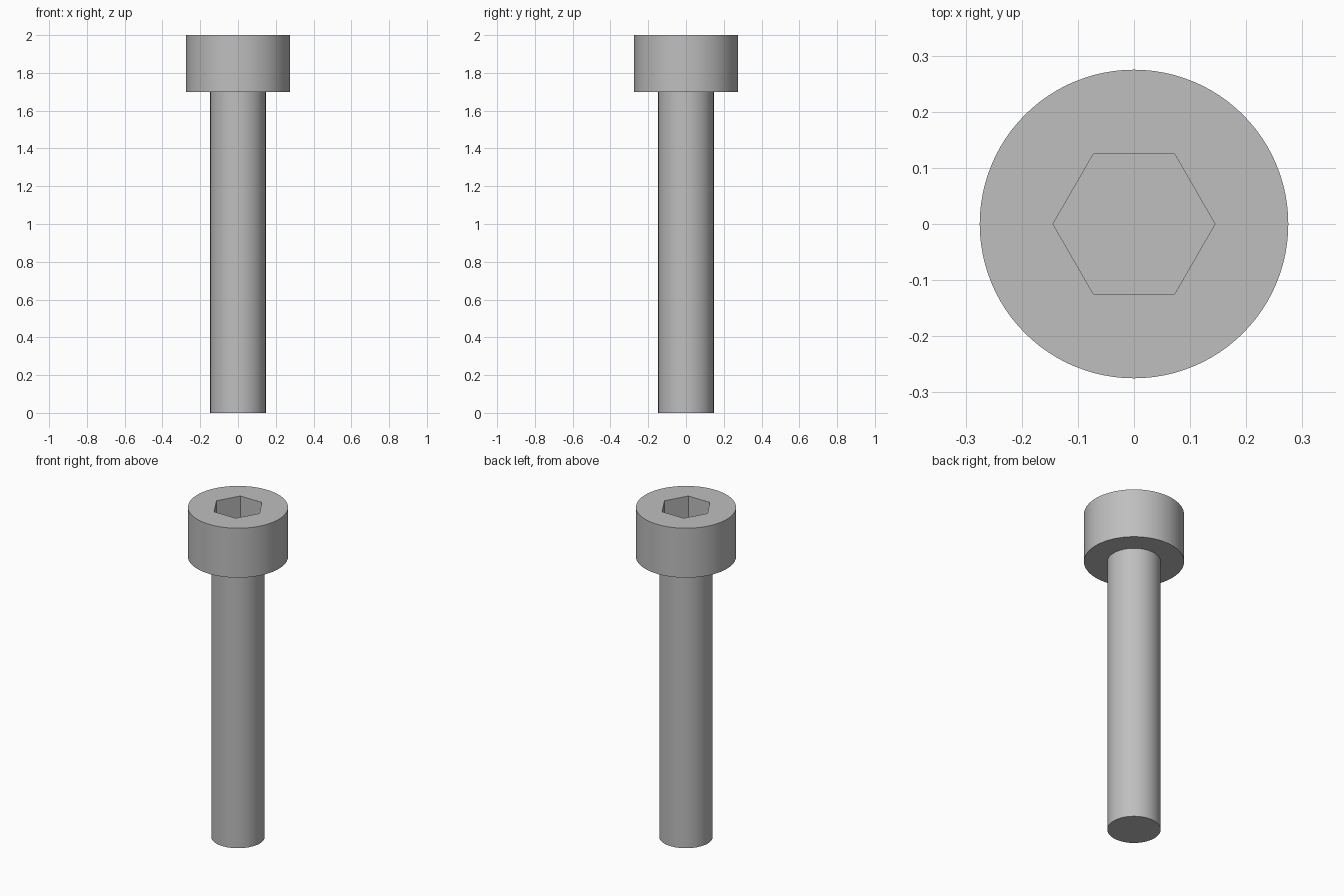
import bpy
import bmesh
import math
from mathutils import Vector

cube = bpy.data.objects.get("Cube")
if cube:
    bpy.data.objects.remove(cube, do_unlink=True)

LENGTH, HEAD_HEIGHT = 2.0, 0.3
SHAFT_R, HEAD_R = 0.147, 0.275
SOCKET_APOTHEM, SOCKET_DEPTH = 0.125, 0.15
SEGMENTS = 96  # divisible by 12, so socket corners land on vertices

steel = bpy.data.materials.new("steel grey")
steel.use_nodes = True
grey = (0.52, 0.52, 0.52, 1)
steel.diffuse_color = grey
steel.node_tree.nodes["Principled BSDF"].inputs["Base Color"].default_value = grey


def round_radius(angle):
    return HEAD_R


def hex_radius(angle):
    sector = math.pi / 3
    return SOCKET_APOTHEM / math.cos(angle % sector - sector / 2)


def extrude_cap(bm, face, z, radius=None):
    """Extrude the cap to height z, optionally reshaping its outline."""
    cap = bmesh.ops.extrude_discrete_faces(bm, faces=[face])["faces"][0]
    for v in cap.verts:
        if radius:
            angle = math.atan2(v.co.y, v.co.x)
            r = radius(angle)
            v.co = Vector((r * math.cos(angle), r * math.sin(angle), z))
        else:
            v.co.z = z
    return cap


# Shaft
bm = bmesh.new()
shaft_top = LENGTH - HEAD_HEIGHT
bmesh.ops.create_cone(bm, cap_ends=True, segments=SEGMENTS,
                      radius1=SHAFT_R, radius2=SHAFT_R, depth=shaft_top)
bmesh.ops.translate(bm, verts=bm.verts, vec=(0, 0, shaft_top / 2))
cap = max(bm.faces, key=lambda f: f.calc_center_median().z)

# Head, then the hexagonal socket sunk into its top
cap = extrude_cap(bm, cap, shaft_top, round_radius)
cap = extrude_cap(bm, cap, LENGTH)
cap = extrude_cap(bm, cap, LENGTH, hex_radius)
cap = extrude_cap(bm, cap, LENGTH - SOCKET_DEPTH)
bmesh.ops.recalc_face_normals(bm, faces=bm.faces)

mesh = bpy.data.meshes.new("socket_head_bolt")
bm.to_mesh(mesh)
bm.free()
mesh.materials.append(steel)
bolt = bpy.data.objects.new("socket_head_bolt", mesh)
bpy.context.collection.objects.link(bolt)

# Smooth cylinders, crisp rims and socket corners
bpy.ops.object.select_all(action="DESELECT")
bolt.select_set(True)
bpy.context.view_layer.objects.active = bolt
bpy.ops.object.shade_smooth_by_angle(angle=math.radians(30))
